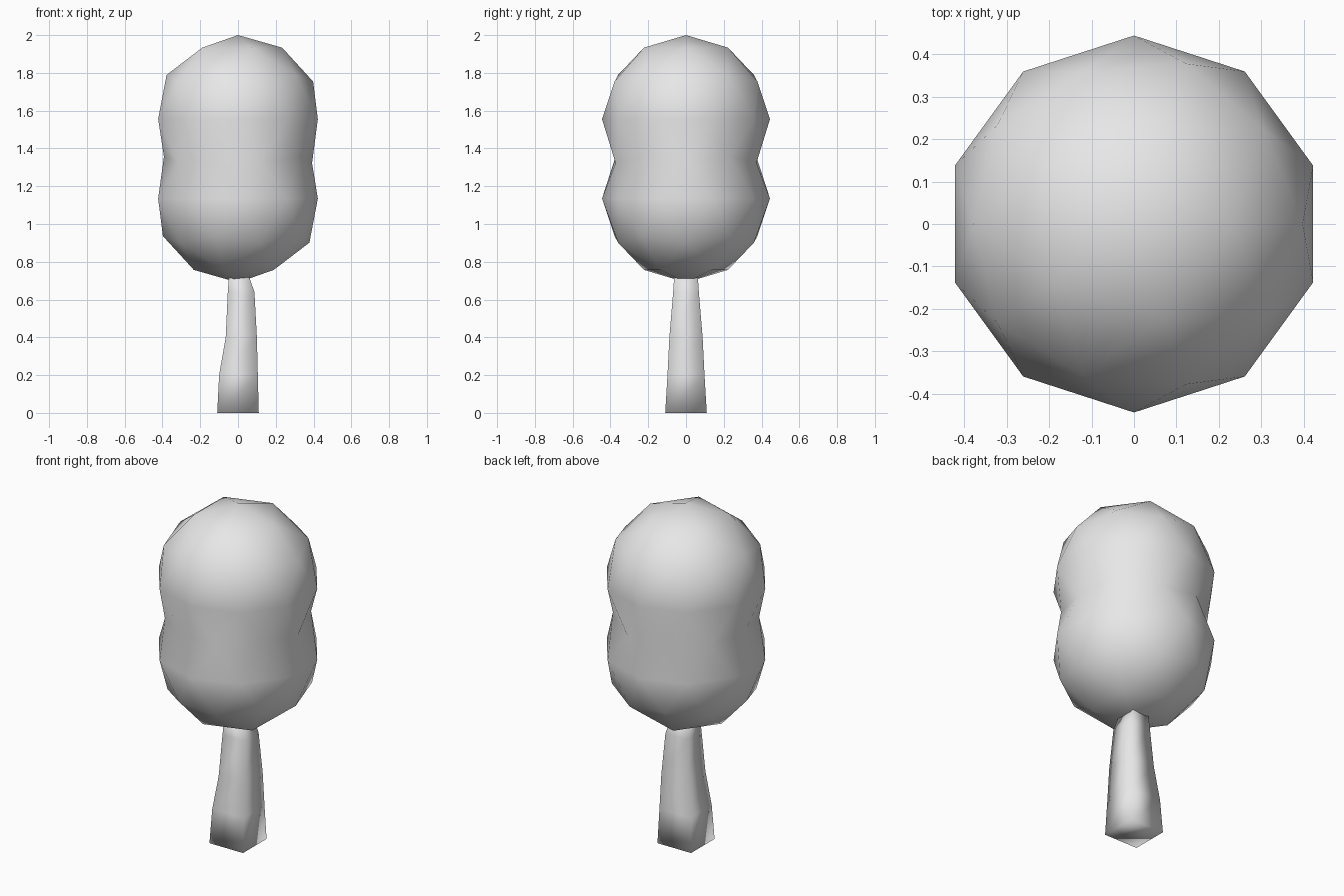
import bpy, bmesh
from mathutils import Matrix, Vector

if "Cube" in bpy.data.objects:
    bpy.data.objects.remove(bpy.data.objects["Cube"], do_unlink=True)

# Single plain grey
grey = bpy.data.materials.new("plain_grey")
grey.use_nodes = True
colour = (0.8, 0.8, 0.8, 1.0)
grey.diffuse_color = colour
next(n for n in grey.node_tree.nodes if n.type == "BSDF_PRINCIPLED").inputs["Base Color"].default_value = colour


def finish(name, bm):
    """Turn a bmesh into a smooth shaded object."""
    bmesh.ops.recalc_face_normals(bm, faces=bm.faces[:])
    for face in bm.faces:
        face.smooth = True
    mesh = bpy.data.meshes.new(name)
    bm.to_mesh(mesh)
    bm.free()
    mesh.materials.append(grey)
    obj = bpy.data.objects.new(name, mesh)
    bpy.context.collection.objects.link(obj)
    return obj


# Foliage: two icospheres, open where they meet and welded at the waist
RADIUS = 0.4445
LOWER_Z, UPPER_Z = 1.135, 1.5555
WAIST_Z = (LOWER_Z + UPPER_Z) / 2
bm = bmesh.new()
for centre, inward in ((LOWER_Z, 1), (UPPER_Z, -1)):
    ball = bmesh.ops.create_icosphere(bm, subdivisions=2, radius=RADIUS,
                                      matrix=Matrix.Translation((0, 0, centre)))["verts"]
    inner = [v for v in ball if (v.co.z - centre) * inward > 0.6 * RADIUS]
    bmesh.ops.delete(bm, geom=inner, context="VERTS")
bmesh.ops.remove_doubles(bm, verts=bm.verts[:], dist=0.04)
for v in bm.verts:
    if abs(v.co.z - WAIST_Z) < 0.05:
        flat = Vector((v.co.x, v.co.y, 0)).normalized() * 0.392
        v.co.x, v.co.y = flat.x, flat.y
finish("foliage", bm)

# Trunk: square sections (height, left edge, right edge, half depth), slightly bent
SECTIONS = [
    (0.0, -0.11, 0.11, 0.11),
    (0.2, -0.1, 0.105, 0.098),
    (0.4, -0.065, 0.1, 0.088),
    (0.64, -0.054, 0.087, 0.068),
    (0.76, -0.045, 0.045, 0.06),
]
bm = bmesh.new()
rings = [[bm.verts.new(p) for p in ((a, -d, z), (b, -d, z), (b, d, z), (a, d, z))]
         for z, a, b, d in SECTIONS]
for low, high in zip(rings, rings[1:]):
    for i in range(4):
        j = (i + 1) % 4
        bm.faces.new((low[i], low[j], high[j], high[i]))
bm.faces.new(rings[0][::-1])
bm.faces.new(rings[-1])
finish("trunk", bm)
